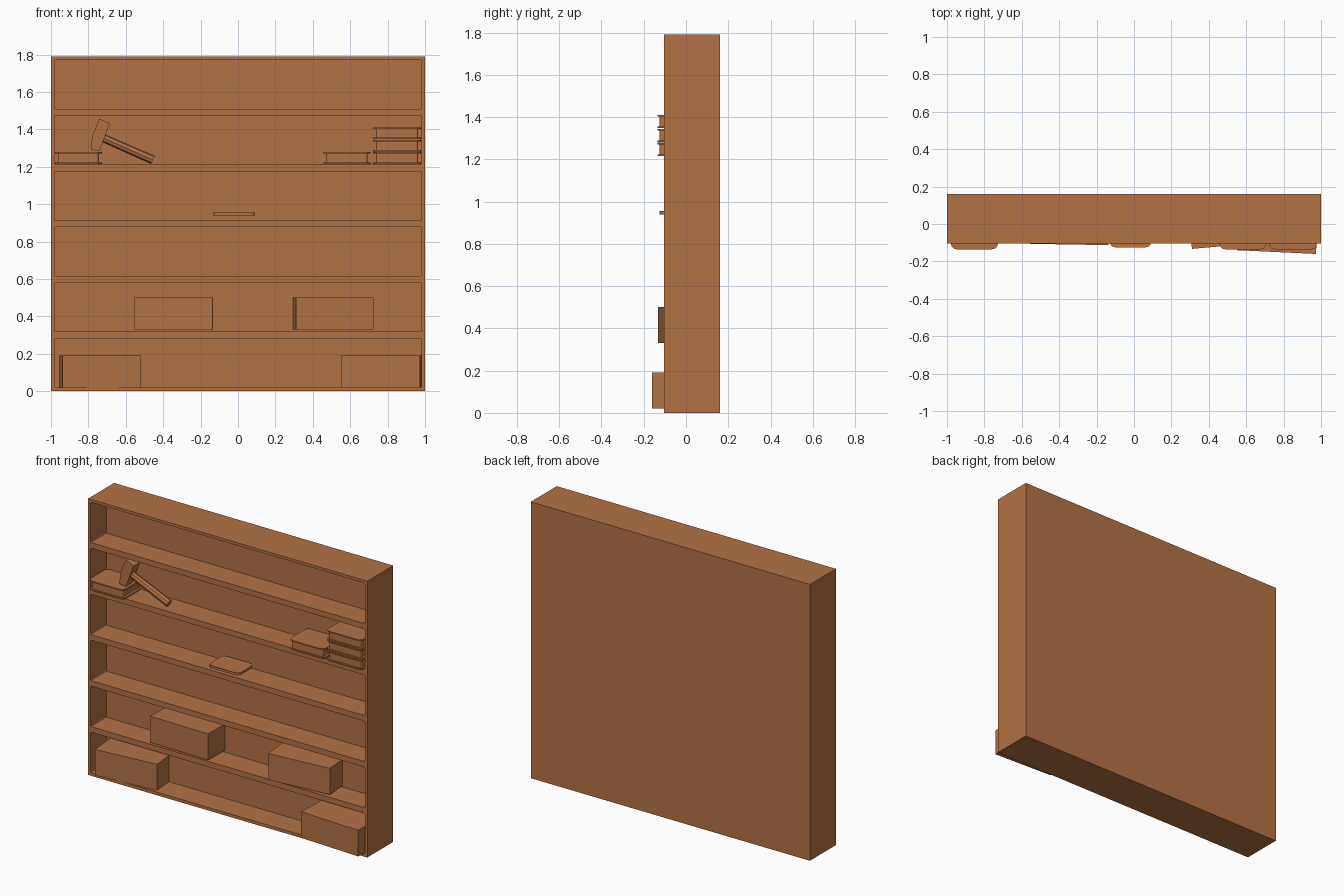
import bpy, bmesh, math
from mathutils import Matrix, Vector

if "Cube" in bpy.data.objects:
    bpy.data.objects.remove(bpy.data.objects["Cube"])

wood = bpy.data.materials.new("warm_brown")
wood.diffuse_color = (0.45, 0.17, 0.06, 1)
wood.use_nodes = True
wood.node_tree.nodes["Principled BSDF"].inputs["Base Color"].default_value = wood.diffuse_color


def finish(name, bm):
    bmesh.ops.recalc_face_normals(bm, faces=bm.faces)
    me = bpy.data.meshes.new(name)
    bm.to_mesh(me)
    bm.free()
    me.materials.append(wood)
    ob = bpy.data.objects.new(name, me)
    bpy.context.collection.objects.link(ob)
    return ob


def add_prism(bm, pts, offset):
    """Extrude a closed outline of 3D points along an offset."""
    face = bm.faces.new([bm.verts.new(p) for p in pts])
    res = bmesh.ops.extrude_face_region(bm, geom=[face])
    moved = [g for g in res["geom"] if isinstance(g, bmesh.types.BMVert)]
    bmesh.ops.translate(bm, verts=moved, vec=offset)


def rounded(a0, a1, b0, b1, r, steps=3):
    """Rectangle outline with rounded corners."""
    out = []
    corners = [(a1 - r, b1 - r), (a0 + r, b1 - r), (a0 + r, b0 + r), (a1 - r, b0 + r)]
    for i, (a, b) in enumerate(corners):
        for k in range(steps + 1):
            t = math.pi / 2 * (i + k / steps)
            out.append((a + r * math.cos(t), b + r * math.sin(t)))
    return out


def add_slab(bm, x0, x1, y0, y1, z0, z1, r=0):
    pts = rounded(x0, x1, y0, y1, r) if r else [(x0, y0), (x1, y0), (x1, y1), (x0, y1)]
    add_prism(bm, [(x, y, z0) for x, y in pts], (0, 0, z1 - z0))


FRONT, BACK, WALL = -0.105, 0.16, 0.055

# Cabinet block with six shallow openings
bm = bmesh.new()
add_slab(bm, -1, 1, FRONT, BACK, 0, 1.79)
cabinet = finish("cabinet", bm)
bm = bmesh.new()
for i in range(6):
    z = 0.02 + i * 0.298
    add_prism(bm, [(x, FRONT - 0.1, zz) for x, zz in rounded(-0.982, 0.982, z, z + 0.262, 0.008, 2)],
              (0, WALL - FRONT + 0.1, 0))
cutter = finish("opening_cutter", bm)
mod = cabinet.modifiers.new("openings", "BOOLEAN")
mod.operation, mod.solver, mod.object = "DIFFERENCE", "EXACT", cutter
bpy.context.view_layer.objects.active = cabinet
bpy.ops.object.modifier_apply(modifier=mod.name)
bpy.data.objects.remove(cutter)


# Storage boxes, each turned a little about a front corner
def storage_box(name, left, right, z0, z1, depth):
    a, b = Vector(left), Vector(right)
    side = (b - a).normalized()
    back = Vector((-side.y, side.x)) * depth
    bm = bmesh.new()
    add_prism(bm, [(p.x, p.y, z0) for p in (a, b, b + back, a + back)], (0, 0, z1 - z0))
    finish(name, bm)


storage_box("lower_left_box", (-0.937, -0.125), (-0.52, -0.086), 0.021, 0.19, 0.19)
storage_box("lower_right_box", (0.55, -0.14), (0.973, -0.16), 0.021, 0.19, 0.21)
storage_box("upper_left_box", (-0.555, -0.106), (-0.136, -0.113), 0.33, 0.50, 0.19)
storage_box("upper_right_box", (0.31, -0.133), (0.725, -0.096), 0.33, 0.50, 0.2)


# Lying books: two rounded covers, inset pages and a rounded hinge at each end
def book(name, x0, x1, z0, z1, front=-0.135):
    t, bm = 0.008, bmesh.new()
    for z in (z0, z1 - t):
        add_slab(bm, x0, x1, front, WALL + 0.005, z, z + t, 0.03)
    add_slab(bm, x0 + 0.016, x1 - 0.016, front + 0.01, WALL, z0 + t, z1 - t, 0.012)
    finish(name, bm)


book("left_book", -0.979, -0.728, 1.216, 1.28)
book("middle_book", 0.457, 0.708, 1.216, 1.28)
for i in range(3):
    book(f"stacked_book_{i + 1}", 0.722, 0.978, 1.216 + i * 0.066, 1.278 + i * 0.066)

# Thin tray with a raised rim
bm = bmesh.new()
add_slab(bm, -0.13, 0.092, -0.125, 0.035, 0.939, 0.955, 0.03)
top = max(bm.faces, key=lambda f: f.calc_center_median().z)
bmesh.ops.inset_region(bm, faces=[top], thickness=0.01)
bmesh.ops.translate(bm, verts=top.verts, vec=(0, 0, -0.003))
finish("tray", bm)

# Hammer: flat wedge head and octagonal handle
bm = bmesh.new()
head = [(-0.742, 1.457), (-0.685, 1.432), (-0.742, 1.283), (-0.787, 1.292), (-0.78, 1.362)]
add_prism(bm, [(x, -0.09, z) for x, z in head], (0, 0.07, 0))
finish("hammer_head", bm)
bm = bmesh.new()
a, b = Vector((-0.73, -0.055, 1.358)), Vector((-0.455, -0.055, 1.237))
axis = b - a
turn = axis.to_track_quat("Z", "Y").to_matrix().to_4x4()
bmesh.ops.create_cone(bm, cap_ends=True, segments=8, radius1=0.022, radius2=0.024,
                      depth=axis.length, matrix=Matrix.Translation((a + b) / 2) @ turn)
finish("hammer_handle", bm)
